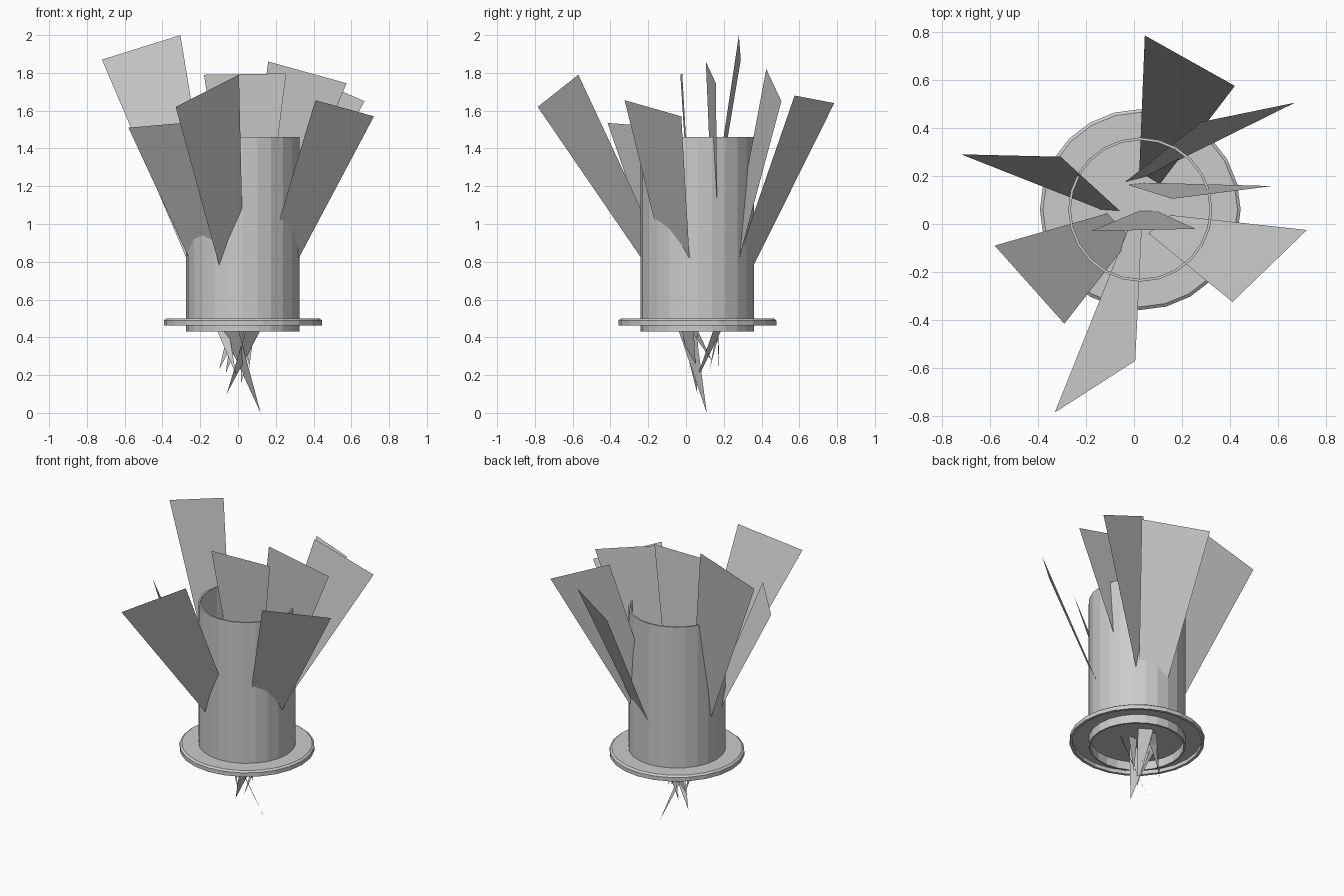
import bpy, bmesh, math

if "Cube" in bpy.data.objects:
    bpy.data.objects.remove(bpy.data.objects["Cube"])

CX, CY, SIDES = 0.026, 0.06, 24


def make_object(name, bm):
    mesh = bpy.data.meshes.new(name)
    bm.to_mesh(mesh)
    bm.free()
    obj = bpy.data.objects.new(name, mesh)
    bpy.context.collection.objects.link(obj)
    return obj


def lathe(name, profile, closed):
    """Spin an (r, z) profile around the pot axis."""
    bm = bmesh.new()
    verts = [bm.verts.new((CX + r, CY, z)) for r, z in profile]
    edges = [bm.edges.new(p) for p in zip(verts, verts[1:])]
    if closed:
        edges.append(bm.edges.new((verts[-1], verts[0])))
    bmesh.ops.spin(bm, geom=verts + edges, cent=(CX, CY, 0), axis=(0, 0, 1),
                   angle=math.tau, steps=SIDES, use_duplicate=False)
    bmesh.ops.remove_doubles(bm, verts=bm.verts[:], dist=0.0005)
    bmesh.ops.recalc_face_normals(bm, faces=bm.faces[:])
    return make_object(name, bm)


# Tall open pot with a thin wall
lathe("pot_wall", [(0.300, 0.43), (0.300, 1.46), (0.289, 1.46), (0.289, 0.43)], True)

# Base plate with a short turned-down lip, also closing the pot inside
lathe("base_plate", [(0, 0.50), (0.405, 0.50), (0.418, 0.49), (0.418, 0.463),
                     (0.400, 0.463), (0.400, 0.488), (0, 0.488)], False)

# Flat tapering leaves: two top corners and the pointed root below the plate
leaves = {
    "back_left": ((-0.72, 0.29, 1.87), (-0.305, 0.28, 2.0), (-0.01, 0.01, 0.2)),
    "front_left": ((-0.58, -0.09, 1.51), (-0.29, -0.415, 1.535), (0.12, 0.11, 0.0)),
    "front": ((-0.33, -0.785, 1.62), (0.005, -0.57, 1.79), (0.04, 0.14, 0.27)),
    "front_right": ((0.41, -0.325, 1.655), (0.72, -0.025, 1.57), (-0.06, 0.06, 0.1)),
    "back": ((0.045, 0.785, 1.64), (0.42, 0.575, 1.68), (0.015, 0.045, 0.15)),
    "back_right": ((0.28, 0.425, 1.82), (0.67, 0.505, 1.65), (-0.10, 0.125, 0.23)),
    "right": ((0.16, 0.105, 1.86), (0.575, 0.158, 1.745), (-0.065, 0.175, 0.21)),
    "centre": ((-0.18, -0.03, 1.79), (0.255, -0.02, 1.797), (0.06, 0.07, 0.24)),
}
for name, points in leaves.items():
    bm = bmesh.new()
    bm.faces.new([bm.verts.new(p) for p in points])
    make_object(name + "_leaf", bm)
